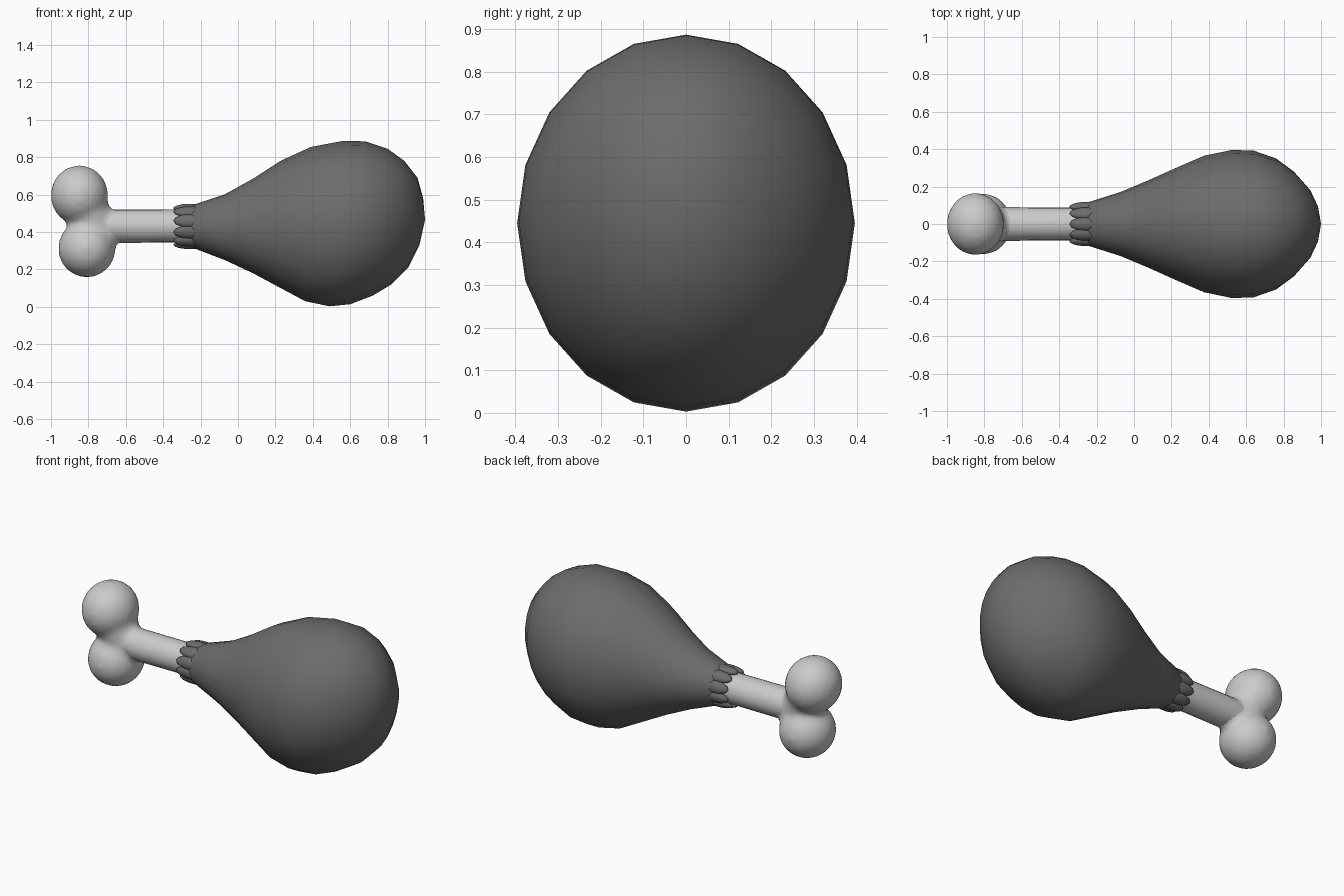
import bpy, bmesh, math
from mathutils import Vector, Matrix

if "Cube" in bpy.data.objects:
    bpy.data.objects.remove(bpy.data.objects["Cube"])

meat_mat = bpy.data.materials.new("dark_meat")
meat_mat.diffuse_color = (0.15, 0.15, 0.15, 1)
meat_mat.use_nodes = True
meat_mat.node_tree.nodes["Principled BSDF"].inputs["Base Color"].default_value = meat_mat.diffuse_color


def finish(bm, name, mat=None):
    bmesh.ops.recalc_face_normals(bm, faces=bm.faces[:])
    for f in bm.faces:
        f.smooth = True
    me = bpy.data.meshes.new(name)
    bm.to_mesh(me)
    bm.free()
    ob = bpy.data.objects.new(name, me)
    bpy.context.collection.objects.link(ob)
    if mat:
        me.materials.append(mat)
    return ob


def ball(bm, centre, size, roll=0, seg=20):
    m = Matrix.Translation(centre) @ Matrix.Rotation(roll, 4, 'X') @ Matrix.Diagonal((*size, 1))
    bmesh.ops.create_uvsphere(bm, u_segments=seg, v_segments=12, radius=1, matrix=m)


def rod(bm, a, b, r1, r2, seg=20):
    a, b = Vector(a), Vector(b)
    m = Matrix.Translation((a + b) / 2) @ (b - a).to_track_quat('Z', 'Y').to_matrix().to_4x4()
    bmesh.ops.create_cone(bm, cap_ends=True, segments=seg, radius1=r1, radius2=r2,
                          depth=(b - a).length, matrix=m)


# Meat: tilted elliptical rings (top x, top z, bottom x, bottom z, half width)
RINGS = [
    (-0.28, 0.515, -0.28, 0.345, 0.085),
    (-0.24, 0.545, -0.24, 0.315, 0.118),
    (-0.07, 0.602, -0.07, 0.25, 0.172),
    (0.08, 0.685, 0.08, 0.18, 0.235),
    (0.23, 0.782, 0.21, 0.11, 0.298),
    (0.39, 0.855, 0.36, 0.03, 0.365),
    (0.56, 0.887, 0.49, 0.003, 0.396),
    (0.68, 0.885, 0.60, 0.014, 0.392),
    (0.80, 0.845, 0.72, 0.06, 0.35),
    (0.89, 0.78, 0.82, 0.12, 0.28),
    (0.96, 0.69, 0.91, 0.21, 0.19),
    (0.99, 0.58, 0.97, 0.33, 0.10),
]
N = 20
bm = bmesh.new()
loops = []
for xt, zt, xb, zb, w in RINGS:
    loop = []
    for i in range(N):
        a = 2 * math.pi * i / N
        c = math.cos(a)
        loop.append(bm.verts.new(((xt + xb) / 2 + c * (xt - xb) / 2, w * math.sin(a),
                                  (zt + zb) / 2 + c * (zt - zb) / 2)))
    loops.append(loop)
for p, q in zip(loops, loops[1:]):
    for i in range(N):
        j = (i + 1) % N
        bm.faces.new((p[i], p[j], q[j], q[i]))
tip = bm.verts.new((1.0, 0, 0.465))
for i in range(N):
    bm.faces.new((loops[-1][i], loops[-1][(i + 1) % N], tip))
finish(bm, "meat", meat_mat)

# Scalloped edge where the meat meets the bone
bm = bmesh.new()
for i in range(10):
    a = 2 * math.pi * i / 10
    ball(bm, (-0.26, 0.097 * math.sin(a), 0.43 + 0.097 * math.cos(a)),
         (0.085, 0.036, 0.024), -a, 12)
finish(bm, "meat_scallops", meat_mat)

# Bone shaft
bm = bmesh.new()
rod(bm, (-0.74, 0, 0.432), (-0.15, 0, 0.432), 0.09, 0.088)
shaft = finish(bm, "bone_shaft")
with bpy.context.temp_override(object=shaft, active_object=shaft, selected_objects=[shaft],
                               selected_editable_objects=[shaft]):
    bpy.ops.object.shade_smooth_by_angle()

# Bone knuckles: two knobs blended into the shaft
bm = bmesh.new()
ball(bm, (-0.848, 0, 0.597), (0.155, 0.168, 0.16))
ball(bm, (-0.808, 0, 0.312), (0.155, 0.165, 0.155))
rod(bm, (-0.85, 0, 0.60), (-0.765, 0, 0.43), 0.14, 0.105)
rod(bm, (-0.81, 0, 0.31), (-0.765, 0, 0.43), 0.14, 0.105)
ball(bm, (-0.765, 0, 0.43), (0.105, 0.105, 0.105))
rod(bm, (-0.76, 0, 0.432), (-0.60, 0, 0.432), 0.09, 0.088)
knuckles = finish(bm, "bone_knuckles")
r = knuckles.modifiers.new("blend", 'REMESH')
r.mode = 'VOXEL'
r.voxel_size = 0.018
r.use_smooth_shade = True
s = knuckles.modifiers.new("soften", 'SMOOTH')
s.factor = 0.5
s.iterations = 8
